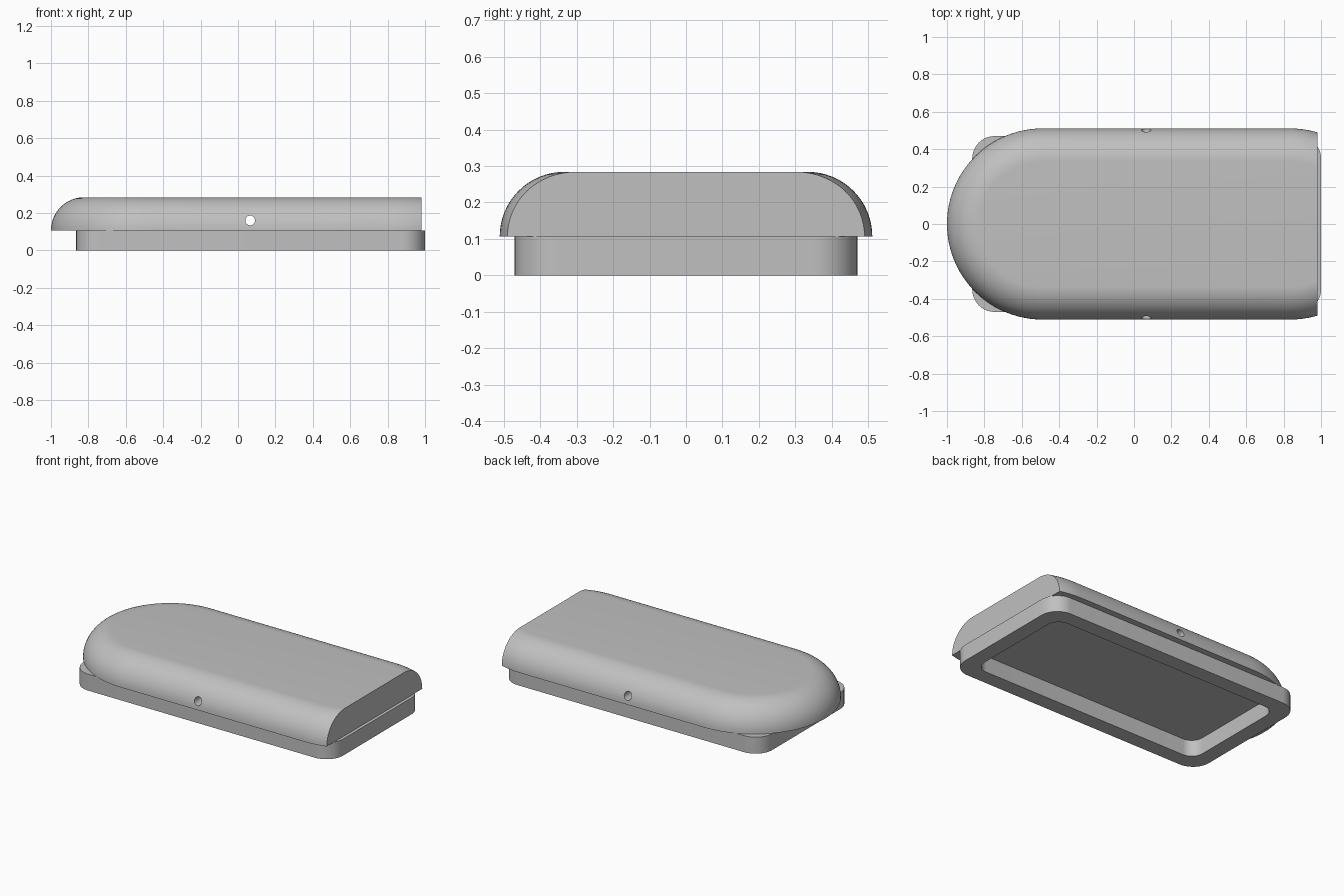
import bpy, bmesh, math
from mathutils import Vector

cube = bpy.data.objects.get("Cube")
if cube:
    bpy.data.objects.remove(cube, do_unlink=True)

grey = bpy.data.materials.new("light grey")
grey.use_nodes = True
colour = (0.53, 0.53, 0.53, 1)
grey.diffuse_color = colour
grey.node_tree.nodes["Principled BSDF"].inputs["Base Color"].default_value = colour

SEAM = 0.107      # height where the cap meets the base
TOP = 0.284


def rounded_outline(x0, x1, half_y, r, steps):
    """Counter-clockwise rounded rectangle as (x, y) points."""
    pts = []
    corners = [(x1 - r, half_y - r), (x0 + r, half_y - r),
               (x0 + r, r - half_y), (x1 - r, r - half_y)]
    for i, (cx, cy) in enumerate(corners):
        for k in range(steps + 1):
            a = math.pi / 2 * (i + k / steps)
            pts.append((cx + r * math.cos(a), cy + r * math.sin(a)))
    return pts


def ring(bm, pts, z):
    return [bm.verts.new((x, y, z)) for x, y in pts]


def bridge(bm, a, b):
    n = len(a)
    for i in range(n):
        j = (i + 1) % n
        bm.faces.new((a[i], a[j], b[j], b[i]))


def finish(bm, name):
    bmesh.ops.remove_doubles(bm, verts=bm.verts, dist=1e-5)
    bmesh.ops.recalc_face_normals(bm, faces=bm.faces)
    mesh = bpy.data.meshes.new(name)
    bm.to_mesh(mesh)
    bm.free()
    mesh.materials.append(grey)
    obj = bpy.data.objects.new(name, mesh)
    bpy.context.collection.objects.link(obj)
    return obj


def activate(obj):
    bpy.ops.object.select_all(action='DESELECT')
    obj.select_set(True)
    bpy.context.view_layer.objects.active = obj


# Base: rounded rectangular frame, open underneath
bm = bmesh.new()
outer = rounded_outline(-0.865, 1.0, 0.47, 0.12, 12)
inner = rounded_outline(-0.765, 0.9, 0.37, 0.08, 12)
loops = [ring(bm, outer, 0), ring(bm, outer, SEAM),
         ring(bm, inner, SEAM), ring(bm, inner, 0)]
for i in range(4):
    bridge(bm, loops[i], loops[(i + 1) % 4])
base = finish(bm, "base_frame")

# Cap: stadium with a quarter-round edge, cut flat at one end
bm = bmesh.new()
fillet, steps = TOP - SEAM, 16
loops = []
for k in range(steps + 1):
    a = math.pi / 2 * k / steps
    inset = fillet * (1 - math.cos(a))
    r = 0.511 - inset
    pts = rounded_outline(-1 + inset, 1.346 - inset, r, r, 24)
    loops.append(ring(bm, pts, SEAM + fillet * math.sin(a)))
for a, b in zip(loops, loops[1:]):
    bridge(bm, a, b)
bm.faces.new(loops[-1])
bm.faces.new(loops[0][::-1])
bmesh.ops.remove_doubles(bm, verts=bm.verts, dist=1e-5)
cut = bmesh.ops.bisect_plane(bm, geom=bm.verts[:] + bm.edges[:] + bm.faces[:],
                             plane_co=Vector((0.98, 0, 0)),
                             plane_no=Vector((1, 0, 0)), clear_outer=True)
bmesh.ops.holes_fill(bm, edges=[e for e in bm.edges if e.is_boundary], sides=0)
cap = finish(bm, "cap")

# Cross hole through both sides of the cap
bpy.ops.mesh.primitive_cylinder_add(vertices=32, radius=0.026, depth=2,
                                    location=(0.065, 0, 0.16),
                                    rotation=(math.pi / 2, 0, 0))
drill = bpy.context.object
drill.name = "hole_cutter"
drill.hide_render = True
drill.data.materials.append(grey)
activate(cap)
mod = cap.modifiers.new("cross_hole", 'BOOLEAN')
mod.operation = 'DIFFERENCE'
mod.solver = 'EXACT'
mod.object = drill
bpy.ops.object.modifier_apply(modifier=mod.name)
bpy.data.objects.remove(drill, do_unlink=True)

# Smooth curved walls, keep edges crisp
for obj in (base, cap):
    activate(obj)
    bpy.ops.object.shade_smooth_by_angle(angle=math.radians(30))
